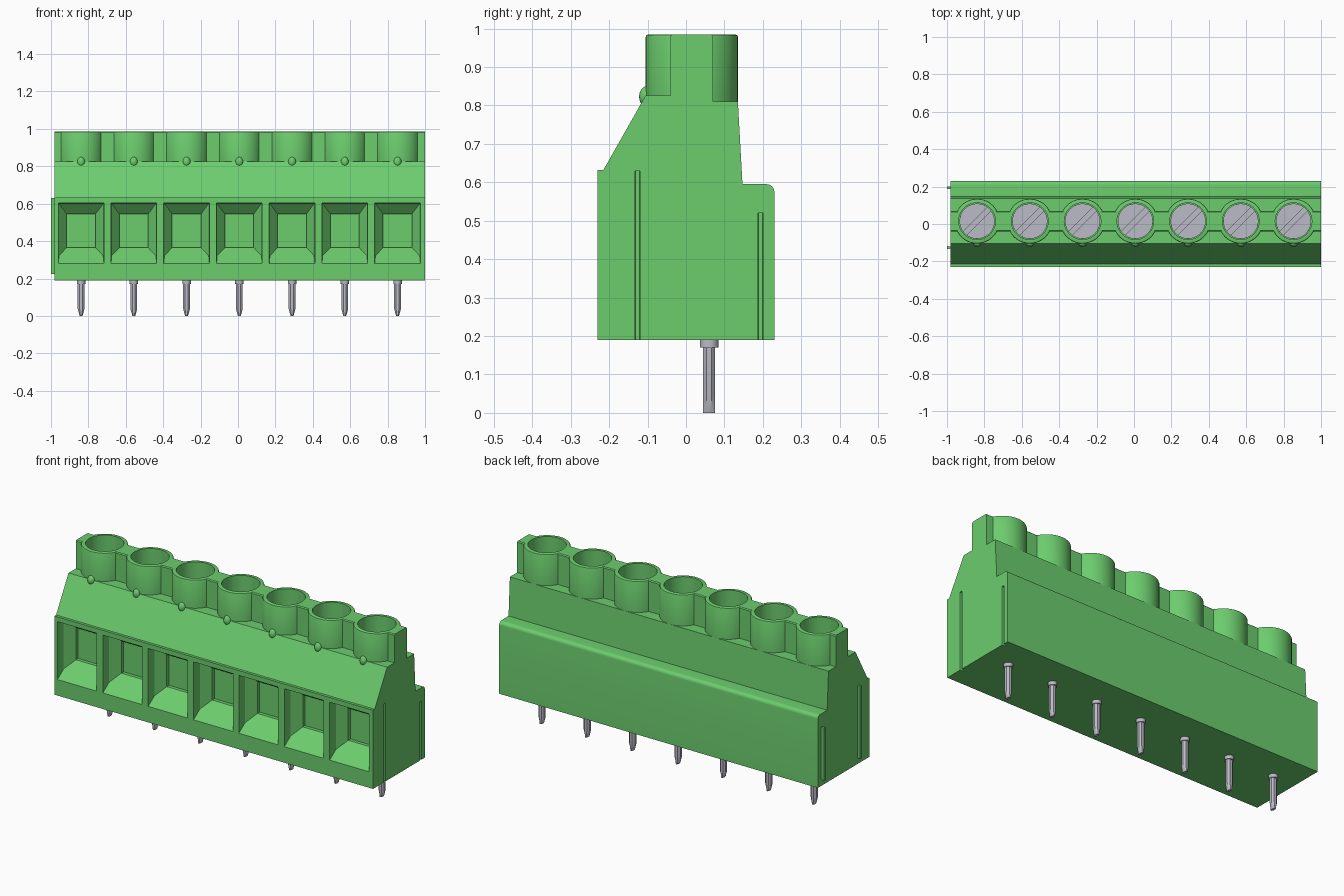
import bpy, bmesh, math

cube = bpy.data.objects.get("Cube")
if cube:
    bpy.data.objects.remove(cube, do_unlink=True)


def material(name, rgb):
    m = bpy.data.materials.new(name)
    m.use_nodes = True
    m.diffuse_color = (*rgb, 1)
    m.node_tree.nodes["Principled BSDF"].inputs["Base Color"].default_value = (*rgb, 1)
    return m


GREEN = material("green plastic", (0.150, 0.610, 0.155))
GREY = material("grey metal", (0.50, 0.495, 0.57))

X0, X1 = -0.98, 1.0                                   # body ends
POLES = [0.007 + (i - 3) * 0.282 for i in range(7)]   # pole positions
CY = 0.015                                            # screw axis in y


def loft(bm, sections):
    """Closed solid through a list of equally sized point loops."""
    rings = [[bm.verts.new(p) for p in s] for s in sections]
    n = len(rings[0])
    faces = [bm.faces.new(rings[0]), bm.faces.new(rings[-1])]
    for a, b in zip(rings, rings[1:]):
        for i in range(n):
            j = (i + 1) % n
            faces.append(bm.faces.new((a[i], a[j], b[j], b[i])))
    bmesh.ops.recalc_face_normals(bm, faces=faces)


def circle(x, y, z, rx, ry=None, n=48, phase=0.0):
    ry = rx if ry is None else ry
    return [(x + rx * math.cos(phase + 2 * math.pi * i / n),
             y + ry * math.sin(phase + 2 * math.pi * i / n), z) for i in range(n)]


def make(name, bm, mat):
    me = bpy.data.meshes.new(name)
    bm.to_mesh(me)
    bm.free()
    me.materials.append(mat)
    ob = bpy.data.objects.new(name, me)
    bpy.context.collection.objects.link(ob)
    return ob


def activate(ob):
    bpy.ops.object.select_all(action='DESELECT')
    ob.select_set(True)
    bpy.context.view_layer.objects.active = ob


def boolean(target, tool, operation):
    tool.hide_render = True
    activate(target)
    mod = target.modifiers.new(operation.lower(), 'BOOLEAN')
    mod.operation, mod.solver, mod.object = operation, 'EXACT', tool
    bpy.ops.object.modifier_apply(modifier=mod.name)
    bpy.data.objects.remove(tool, do_unlink=True)


def smooth(ob):
    activate(ob)
    bpy.ops.object.shade_smooth_by_angle(angle=math.radians(32))


# Housing: side profile (y, z) drawn along x, with a rounded rear shoulder
profile = [(-0.23, 0.19), (-0.23, 0.632), (-0.215, 0.632), (-0.105, 0.826),
           (-0.04, 0.826), (-0.04, 0.98), (-0.035, 0.985), (0.065, 0.985),
           (0.07, 0.98), (0.07, 0.81), (0.135, 0.81), (0.147, 0.595)]
profile += [(0.21 + 0.02 * math.sin(a), 0.575 + 0.02 * math.cos(a))
            for a in (math.pi / 2 * k / 6 for k in range(7))]
profile += [(0.23, 0.19)]
bm = bmesh.new()
loft(bm, [[(x, y, z) for y, z in profile] for x in (X0, X1)])
housing = make("housing", bm, GREEN)

# Screw towers with rounded rims
bm = bmesh.new()
for x in POLES:
    loft(bm, [circle(x, CY, z, r) for z, r in
              ((0.80, 0.12), (0.978, 0.12), (0.983, 0.118), (0.985, 0.113))])
boolean(housing, make("towers", bm, GREEN), 'UNION')

# Cutters: screw shafts, wire funnels and the end grooves
bm = bmesh.new()
for x in POLES:
    loft(bm, [circle(x, CY, z, 0.098) for z in (0.72, 1.05)])
    # funnel sections: y, half width, bottom z, top z
    funnel = ((-0.26, 0.122, 0.28, 0.605), (-0.23, 0.122, 0.28, 0.605),
              (-0.18, 0.118, 0.322, 0.60), (-0.13, 0.077, 0.365, 0.545),
              (-0.11, 0.077, 0.365, 0.545))
    loft(bm, [[(x - w, y, a), (x + w, y, a), (x + w, y, b), (x - w, y, b)]
              for y, w, a, b in funnel])


def dovetail(bm, x_in, x_out, y, z0, z1):
    """Upright key, wider at its outer end x_out."""
    plan = ((x_in, y - 0.005), (x_out, y - 0.008), (x_out, y + 0.008), (x_in, y + 0.005))
    loft(bm, [[(px, py, z) for px, py in plan] for z in (z0, z1)])


KEYS = ((-0.126, 0.63), (0.194, 0.52))
for y, top in KEYS:
    dovetail(bm, X1 - 0.017, X1 + 0.01, y, 0.15, top)
boolean(housing, make("cutters", bm, GREEN), 'DIFFERENCE')
smooth(housing)

# Interlocking ribs on the opposite end
bm = bmesh.new()
for y, top in KEYS:
    dovetail(bm, X0 + 0.002, -1.0, y, 0.225, top)
make("end_ribs", bm, GREEN)

# Small rounded nubs below each tower
bm = bmesh.new()
for x in POLES:
    loft(bm, [circle(x, -0.102, 0.823 - 0.027 * math.cos(t),
                     0.021 * math.sin(t), 0.02 * math.sin(t), 20)
              for t in (math.pi * (k + 0.3) / 10.6 for k in range(11))])
smooth(make("front_nubs", bm, GREEN))

# Slotted screws: base disc plus two raised circular segments
bm = bmesh.new()
R = 0.094
gap = math.asin(0.014 / R)
for x in POLES:
    loft(bm, [circle(x, CY, z, R) for z in (0.71, 0.74)])
    for turn in (math.pi / 4, math.pi * 5 / 4):
        arc = [turn + gap + (math.pi - 2 * gap) * k / 20 for k in range(21)]
        loft(bm, [[(x + R * math.cos(a), CY + R * math.sin(a), z) for a in arc]
                  for z in (0.739, 0.76)])
smooth(make("screws", bm, GREY))

# Solder pins: round collar and an eight-sided pin narrowing to its tip
bm = bmesh.new()
PY = 0.06
for x in POLES:
    loft(bm, [circle(x, PY, z, 0.0225, 0.024, 24) for z in (0.17, 0.20)])
    loft(bm, [circle(x, PY, z, rx, 0.0172, 8, math.pi / 8) for z, rx in
              ((0.0, 0.008), (0.012, 0.012), (0.038, 0.0195), (0.18, 0.0195))])
smooth(make("solder_pins", bm, GREY))
